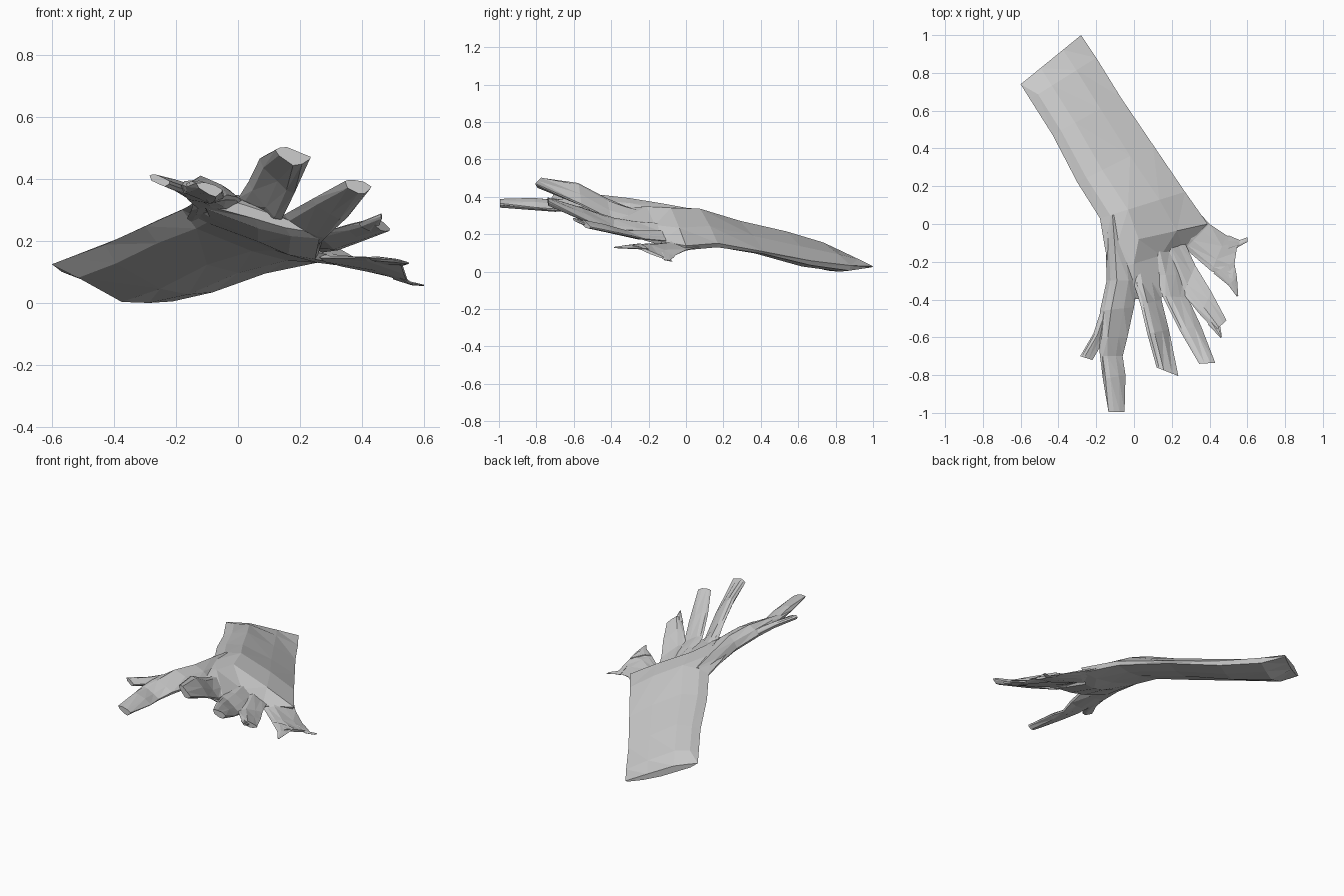
import bpy, bmesh, random
from mathutils import Vector

random.seed(4)
# ring profile: (position from left edge to right edge, share of upward / downward bulge)
PROFILE = [(0, .12), (.12, .6), (.33, 1), (.7, .6), (1, .12),
           (.97, -.3), (.75, -.9), (.5, -1), (.1, -.6)]


def loft(name, sections, jitter=.005):
    """Each section: left edge xyz, right edge xyz, bulge up, bulge down."""
    bm = bmesh.new()
    rings = []
    for s in sections:
        left, right, up, down = Vector(s[0:3]), Vector(s[3:6]), s[6], s[7]
        ring = []
        for t, k in PROFILE:
            p = left.lerp(right, t)
            p.z += k * (up if k > 0 else down)
            p.z = max(0, p.z + random.uniform(-jitter, jitter))
            ring.append(bm.verts.new(p))
        rings.append(ring)
    n = len(PROFILE)
    for a, b in zip(rings, rings[1:]):
        for i in range(n):
            j = (i + 1) % n
            bm.faces.new((a[i], a[j], b[j], b[i]))
    bm.faces.new(rings[0])
    bm.faces.new(rings[-1])
    bmesh.ops.triangulate(bm, faces=bm.faces[:])
    bmesh.ops.recalc_face_normals(bm, faces=bm.faces[:])
    mesh = bpy.data.meshes.new(name)
    bm.to_mesh(mesh)
    bm.free()
    obj = bpy.data.objects.new(name, mesh)
    bpy.context.collection.objects.link(obj)
    return obj


# Broad flattened trunk, from the broken end to the root fork
loft("trunk", [
    (-.60, .74, .125, -.28, 1.0, .03, .02, .03),
    (-.55, .66, .14, -.20, .88, .03, .055, .085),
    (-.43, .47, .175, -.07, .67, .045, .085, .06),
    (-.30, .22, .235, .10, .42, .10, .085, .045),
    (-.18, .03, .285, .27, .17, .14, .095, .045),
    (-.155, -.12, .305, .39, .0, .125, .10, .045),
    (-.13, -.25, .32, .26, -.13, .15, .085, .04),
    (-.145, -.36, .335, .275, -.36, .21, .05, .03),
    (-.145, -.41, .34, .25, -.38, .225, .03, .015)])

# Long front root, its ridge running back into the trunk, with a small side shoot
loft("front_root", [
    (-.165, .04, .265, -.01, .06, .25, .07, .0),
    (-.15, -.12, .29, -.005, -.10, .27, .08, .01),
    (-.145, -.30, .32, .02, -.30, .31, .08, .02),
    (-.18, -.46, .35, .0, -.44, .335, .07, .03),
    (-.19, -.60, .37, -.035, -.60, .345, .035, .03),
    (-.18, -.70, .375, -.06, -.70, .335, .025, .025),
    (-.165, -.82, .375, -.045, -.80, .34, .03, .025),
    (-.135, -.995, .385, -.05, -.995, .36, .015, .025)])
loft("side_shoot", [
    (-.15, -.38, .345, -.08, -.42, .34, .03, .03),
    (-.215, -.58, .38, -.15, -.60, .365, .02, .02),
    (-.285, -.70, .41, -.22, -.72, .39, .01, .02)], .002)

# Three middle roots fanning out and rising
loft("middle_root_left", [
    (-.02, -.20, .30, .11, -.20, .24, .03, .0),
    (.0, -.32, .335, .135, -.30, .26, .03, .02),
    (.035, -.43, .385, .145, -.40, .275, .035, .025),
    (.07, -.58, .465, .185, -.56, .36, .035, .025),
    (.12, -.76, .495, .235, -.805, .47, .012, .035)])
loft("middle_root_centre", [
    (.09, -.14, .255, .23, -.14, .18, .025, .0),
    (.12, -.27, .265, .265, -.27, .195, .025, .015),
    (.15, -.38, .28, .285, -.39, .215, .025, .02),
    (.24, -.56, .33, .355, -.54, .275, .03, .02),
    (.345, -.74, .39, .43, -.735, .375, .015, .025)])
loft("middle_root_right", [
    (.15, -.12, .22, .26, -.08, .16, .015, .0),
    (.26, -.37, .22, .325, -.22, .175, .015, .012),
    (.35, -.48, .245, .41, -.36, .205, .02, .015),
    (.43, -.565, .265, .49, -.51, .235, .02, .015)], .003)
loft("middle_root_splinter", [
    (.39, -.53, .255, .45, -.50, .24, .015, .015),
    (.46, -.605, .285, .465, -.595, .28, .005, .01)], .001)

# Low wedge shaped root at the right with two torn splinters
loft("right_root", [
    (.20, -.06, .17, .29, .12, .14, .03, .01),
    (.27, -.13, .14, .40, .0, .115, .025, .012),
    (.41, -.25, .145, .49, -.06, .085, .02, .012),
    (.52, -.29, .14, .55, -.09, .065, .01, .008)], .002)
loft("right_root_front_splinter", [
    (.42, -.26, .145, .53, -.20, .12, .012, .01),
    (.50, -.325, .138, .545, -.28, .125, .008, .008),
    (.545, -.385, .13, .552, -.38, .128, .003, .003)], .001)
loft("right_root_back_splinter", [
    (.50, -.16, .10, .50, -.06, .08, .012, .01),
    (.555, -.12, .065, .56, -.085, .06, .006, .005),
    (.60, -.095, .057, .60, -.07, .056, .002, .002)], .0005)
